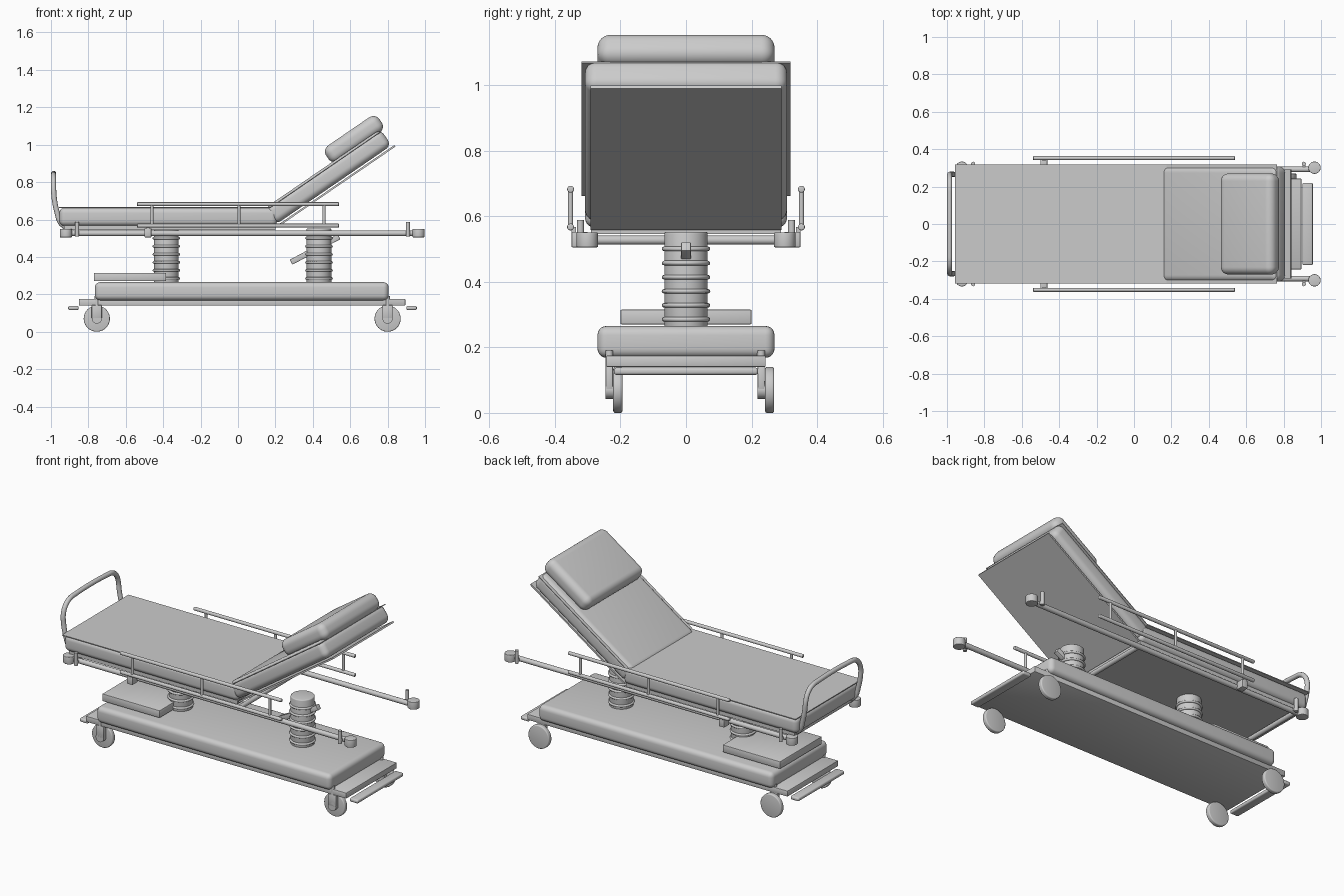
import bpy, bmesh
from math import sin, cos, radians, pi
from mathutils import Matrix, Vector

if "Cube" in bpy.data.objects:
    bpy.data.objects.remove(bpy.data.objects["Cube"])

TILT = radians(34.4)


def finish(name, bm, loc, rot=(0, 0, 0), angle=35):
    bmesh.ops.recalc_face_normals(bm, faces=bm.faces)
    me = bpy.data.meshes.new(name)
    bm.to_mesh(me)
    bm.free()
    ob = bpy.data.objects.new(name, me)
    bpy.context.collection.objects.link(ob)
    ob.location, ob.rotation_euler = loc, rot
    bpy.ops.object.select_all(action='DESELECT')
    ob.select_set(True)
    bpy.context.view_layer.objects.active = ob
    bpy.ops.object.shade_smooth_by_angle(angle=radians(angle))
    return ob


def box(name, size, loc, bevel=0.0, segs=5, rot_y=0.0):
    bm = bmesh.new()
    bmesh.ops.create_cube(bm, size=1, matrix=Matrix.Diagonal((*size, 1)))
    if bevel:
        bmesh.ops.bevel(bm, geom=bm.edges[:], offset=bevel, segments=segs,
                        profile=0.5, affect='EDGES')
    return finish(name, bm, loc, (0, rot_y, 0))


def cyl(name, r, a, b, sides=24, bevel=0.0):
    a, b = Vector(a), Vector(b)
    bm = bmesh.new()
    bmesh.ops.create_cone(bm, cap_ends=True, segments=sides, radius1=r, radius2=r,
                          depth=(b - a).length)
    if bevel:
        rims = [e for e in bm.edges if any(len(f.verts) > 4 for f in e.link_faces)]
        bmesh.ops.bevel(bm, geom=rims, offset=bevel, segments=3, profile=0.5, affect='EDGES')
    rot = (b - a).to_track_quat('Z', 'Y').to_euler()
    return finish(name, bm, (a + b) / 2, rot)


def span(name, x, y, z, bevel=0.0, segs=3):
    size = [q[1] - q[0] for q in (x, y, z)]
    return box(name, size, [(q[0] + q[1]) / 2 for q in (x, y, z)], bevel, segs)


def tilted(name, u, v, width, bevel, origin=(0.2, 0.572)):
    # box given in the backrest frame: u along the slope, v away from it
    um, vm = (u[0] + u[1]) / 2, (v[0] + v[1]) / 2
    x = origin[0] + um * cos(TILT) - vm * sin(TILT)
    z = origin[1] + um * sin(TILT) + vm * cos(TILT)
    return box(name, (u[1] - u[0], width, v[1] - v[0]), (x, 0, z), bevel, 6, -TILT)


# wheeled base
span('base_plate', (-0.85, 0.895), (-0.243, 0.243), (0.14, 0.175), 0.004, 2)
span('base_cover', (-0.765, 0.805), (-0.27, 0.27), (0.168, 0.265), 0.028, 5)
span('storage_tray', (-0.77, -0.385), (-0.2, 0.2), (0.27, 0.315), 0.004, 2)
for x in (-0.88, 0.928):
    span('brake_pedal', (x - 0.028, x + 0.028), (-0.22, 0.22), (0.116, 0.138), 0.008)

# castors: each has its fork on the front side
for x in (-0.755, 0.8):
    for y in (-0.208, 0.255):
        cyl('wheel', 0.07, (x, y - 0.014, 0.07), (x, y + 0.014, 0.07), 40, 0.006)
        f = y - 0.026
        span('castor_fork', (x - 0.027, x + 0.027), (f - 0.011, f + 0.011), (0.07, 0.142), 0.003, 2)
        cyl('castor_axle_cap', 0.027, (x, f - 0.011, 0.07), (x, f + 0.012, 0.07), 24)
        cyl('castor_stem', 0.012, (x, f, 0.14), (x, f, 0.19), 16)

# lifting columns with bellows rings
for x in (-0.383, 0.433):
    cyl('lift_column', 0.066, (x, 0, 0.255), (x, 0, 0.552), 40, 0.006)
    for i in range(6):
        z = 0.285 + i * 0.043
        bm = bmesh.new()
        n, m = 40, 8
        rings = [[bm.verts.new(((0.067 + 0.007 * cos(2 * pi * j / m)) * cos(2 * pi * k / n),
                                (0.067 + 0.007 * cos(2 * pi * j / m)) * sin(2 * pi * k / n),
                                0.007 * sin(2 * pi * j / m))) for j in range(m)] for k in range(n)]
        for k in range(n):
            for j in range(m):
                p, q = rings[k], rings[(k + 1) % n]
                bm.faces.new((p[j], q[j], q[(j + 1) % m], p[(j + 1) % m]))
        finish('bellows_ring', bm, (x, 0, z), angle=60)
box('backrest_strut', (0.29, 0.03, 0.03), (0.412, 0, 0.44), 0.003, 2, -radians(28))

# long frame rails, bumpers, sockets and side guards
for s in (-1, 1):
    cyl('frame_rail', 0.015, (-0.92, s * 0.292, 0.526), (0.95, s * 0.292, 0.526), 20)
    for x, px in ((-0.92, -0.86), (0.965, 0.908)):
        cyl('corner_bumper', 0.033, (x, s * 0.301, 0.505), (x, s * 0.301, 0.55), 28, 0.003)
        cyl('pole_socket', 0.011, (px, s * 0.322, 0.51), (px, s * 0.322, 0.588), 16)
        span('socket_bracket', (px - 0.008, px + 0.008),
             sorted((s * 0.292, s * 0.322)), (0.518, 0.534))
    y = s * 0.352
    for z in (0.567, 0.682):
        cyl('guard_bar', 0.0105, (-0.54, y, z), (0.54, y, z), 18, 0.004)
    for x in (-0.46, 0.005, 0.46):
        cyl('guard_post', 0.008, (x, y, 0.567), (x, y, 0.682), 14)
    span('guard_clamp', (-0.5, -0.463), sorted((s * 0.3, s * 0.349)), (0.505, 0.552), 0.003, 2)
    span('guard_clamp_leg', (-0.49, -0.473), sorted((s * 0.336, s * 0.349)), (0.54, 0.567))
for x in (-0.88, 0.21):
    cyl('cross_bar', 0.014, (x, -0.292, 0.527), (x, 0.292, 0.527), 18)

# lying surface: decks, padding and top sheet
span('leg_deck', (-0.93, 0.2), (-0.29, 0.29), (0.545, 0.568))
span('leg_mattress', (-0.955, 0.21), (-0.308, 0.308), (0.565, 0.664), 0.03, 6)
tilted('back_deck', (0.0, 0.765), (-0.018, -0.008), 0.582, 0)
tilted('back_mattress', (0.0, 0.752), (0.0, 0.105), 0.616, 0.035)

# one-piece cover sheet folded at the hinge
bm = bmesh.new()
path = [(-0.956, 0.667), (0.175, 0.667), (0.765, 1.072)]
rows = [[bm.verts.new((x, y, z + d)) for x, z in path for d in (0, -0.005)] for y in (-0.318, 0.318)]
for r in rows:
    bm.faces.new((r[0], r[2], r[3], r[1]))
    bm.faces.new((r[2], r[4], r[5], r[3]))
a, b = rows
for i, j in ((0, 2), (2, 4), (4, 5), (5, 3), (3, 1), (1, 0)):
    bm.faces.new((a[i], a[j], b[j], b[i]))
finish('cover_sheet', bm, (0, 0, 0), angle=20)

# pillow
box('pillow', (0.345, 0.54, 0.1), (0.62, 0, 1.03), 0.04, 7, -TILT)

# foot-end push handle: bent tube
half = [(-0.925, 0.262, 0.56), (-0.95, 0.264, 0.585), (-0.968, 0.266, 0.64), (-0.982, 0.266, 0.71),
        (-0.986, 0.262, 0.765), (-0.986, 0.24, 0.81), (-0.986, 0.205, 0.834), (-0.986, 0.155, 0.841)]
cu = bpy.data.curves.new('push_handle', 'CURVE')
cu.dimensions = '3D'
cu.bevel_depth, cu.bevel_resolution, cu.use_fill_caps = 0.014, 4, True
pts = half + [(x, -y, z) for x, y, z in reversed(half)]
sp = cu.splines.new('BEZIER')
sp.bezier_points.add(len(pts) - 1)
for p, c in zip(sp.bezier_points, pts):
    p.co = c
    p.handle_left_type = p.handle_right_type = 'AUTO'
sp.resolution_u = 5
ob = bpy.data.objects.new('push_handle', cu)
bpy.context.collection.objects.link(ob)
bpy.ops.object.select_all(action='DESELECT')
ob.select_set(True)
bpy.context.view_layer.objects.active = ob
bpy.ops.object.convert(target='MESH')
bpy.ops.object.shade_smooth_by_angle(angle=radians(40))
